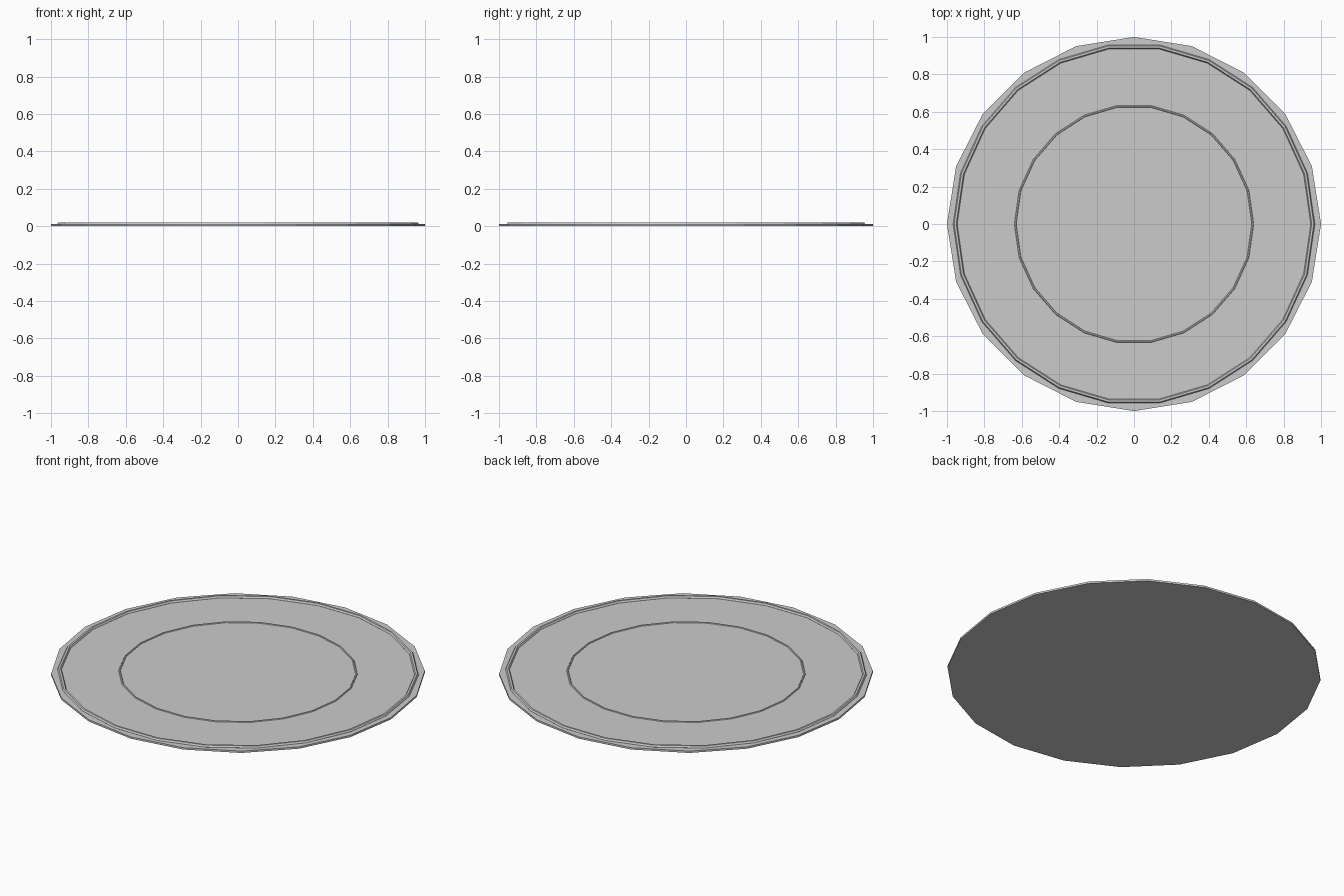
import bpy

if "Cube" in bpy.data.objects:
    bpy.data.objects.remove(bpy.data.objects["Cube"])


def ring(name, radius, thickness, z):
    # low-poly raised bead running round the plate
    bpy.ops.mesh.primitive_torus_add(
        major_segments=22, minor_segments=6,
        major_radius=radius, minor_radius=thickness, location=(0, 0, z))
    obj = bpy.context.object
    obj.name = name
    bpy.ops.object.shade_flat()
    return obj


# thin 20-sided plate
PLATE_H = 0.011
bpy.ops.mesh.primitive_cylinder_add(
    vertices=20, radius=1.0, depth=PLATE_H, location=(0, 0, PLATE_H / 2))
bpy.context.object.name = "plate"

# rim bead near the edge and finer bead around the well
ring("outer_rim", 0.956, 0.011, 0.0115)
ring("inner_ring", 0.635, 0.006, 0.010)
